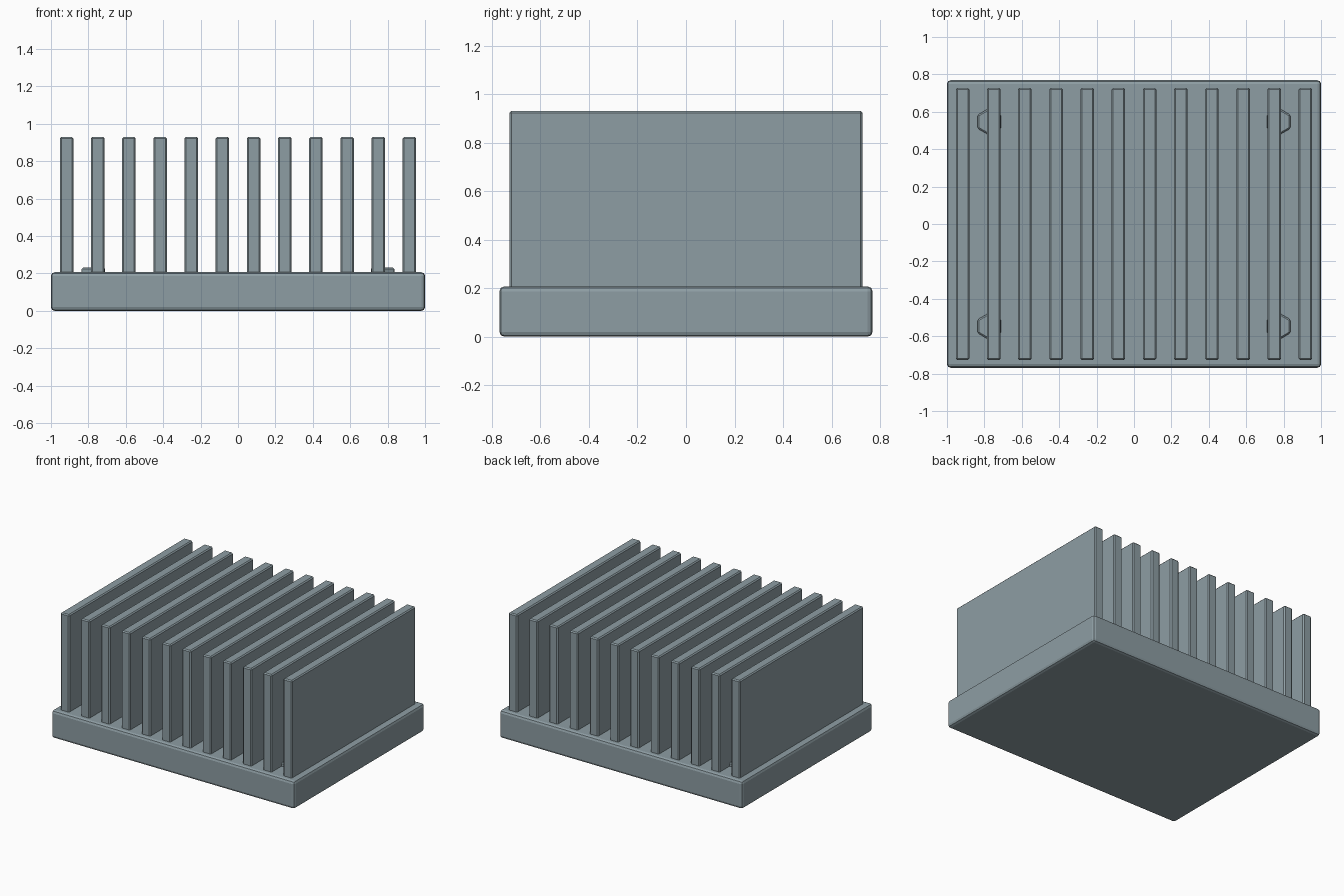
import bpy

if "Cube" in bpy.data.objects:
    bpy.data.objects.remove(bpy.data.objects["Cube"])

# Blue-grey metal shared by every part
metal = bpy.data.materials.new("blue_grey_metal")
metal.diffuse_color = (0.27, 0.34, 0.37, 1)
metal.use_nodes = True
metal.node_tree.nodes["Principled BSDF"].inputs["Base Color"].default_value = metal.diffuse_color


def finish(obj, width, segments):
    mod = obj.modifiers.new("chamfer", "BEVEL")
    mod.width = width
    mod.segments = segments
    mod.limit_method = "ANGLE"
    obj.data.materials.append(metal)


def box(name, x, half_x, half_y, z0, z1, width, segments):
    bpy.ops.mesh.primitive_cube_add(size=2, location=(x, 0, (z0 + z1) / 2))
    obj = bpy.context.object
    obj.name = name
    obj.scale = (half_x, half_y, (z1 - z0) / 2)
    bpy.ops.object.transform_apply(location=False, rotation=False, scale=True)
    finish(obj, width, segments)


# Thick base plate
box("base_plate", 0, 1.0, 0.769, 0.0, 0.207, 0.02, 2)

# Row of tall cooling fins, sunk slightly into the plate
FINS = 12
PITCH = 1 / 6
for i in range(FINS):
    x = (i - (FINS - 1) / 2) * PITCH
    box(f"fin_{i + 1}", x, 0.036, 0.728, 0.19, 0.93, 0.008, 1)

# Hexagonal screw heads near the four corners
for sx, side in ((-1, "left"), (1, "right")):
    for sy, end in ((-1, "front"), (1, "back")):
        bpy.ops.mesh.primitive_cylinder_add(
            vertices=6, radius=0.073, depth=0.05,
            location=(sx * 0.773, sy * 0.547, 0.206))
        screw = bpy.context.object
        screw.name = f"screw_head_{end}_{side}"
        finish(screw, 0.008, 1)
